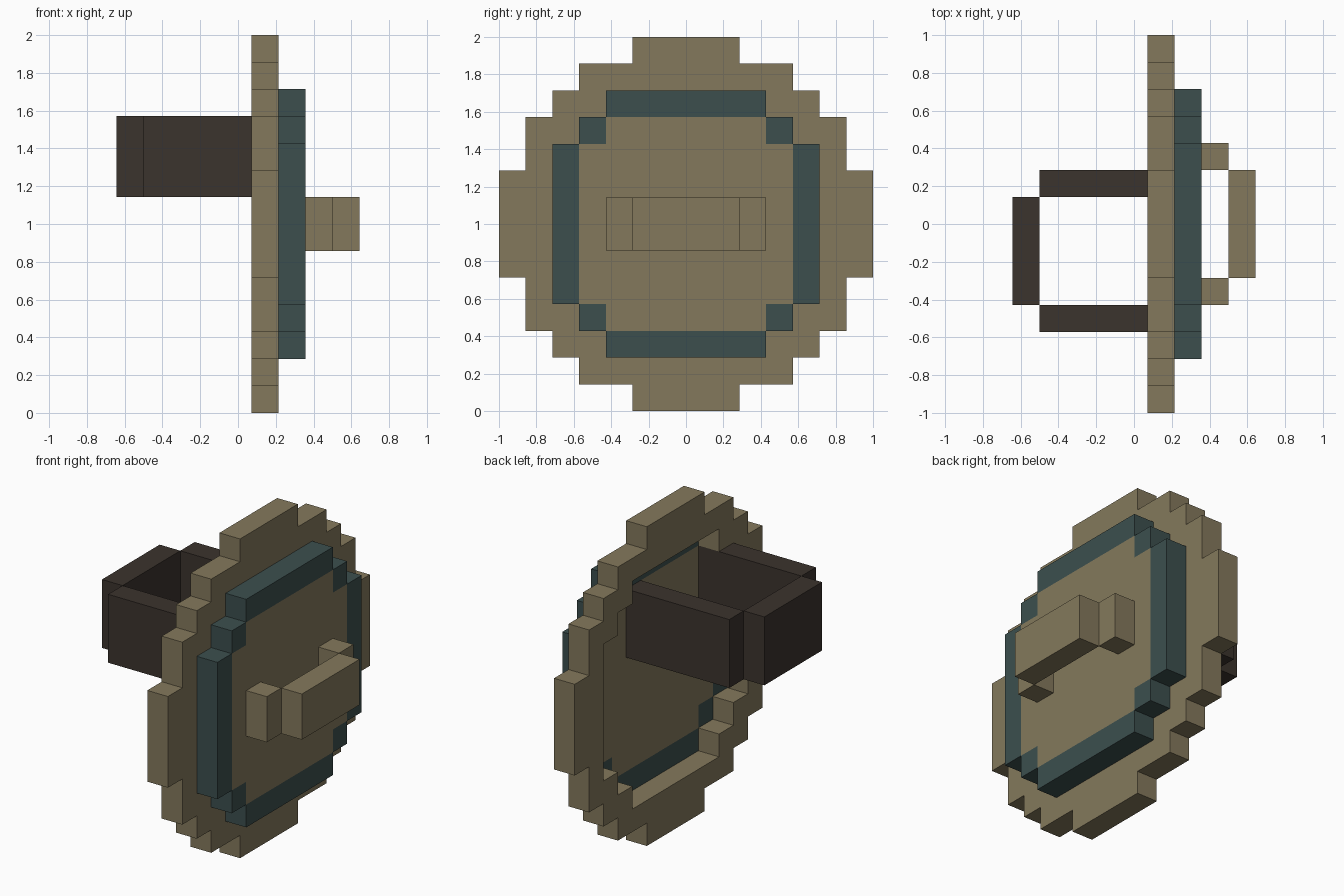
import bpy
import bmesh

if "Cube" in bpy.data.objects:
    bpy.data.objects.remove(bpy.data.objects["Cube"])

U = 1 / 7  # block size; the shield is 14 blocks across


def material(name, rgb):
    m = bpy.data.materials.new(name)
    m.diffuse_color = (*rgb, 1)
    m.use_nodes = True
    m.node_tree.nodes["Principled BSDF"].inputs["Base Color"].default_value = m.diffuse_color
    return m


TAN = material("tan", (0.231, 0.191, 0.107))
TEAL = material("dark teal", (0.045, 0.078, 0.076))
BROWN = material("dark brown", (0.044, 0.033, 0.026))


def finish(bm, name, mat):
    mesh = bpy.data.meshes.new(name)
    bmesh.ops.recalc_face_normals(bm, faces=bm.faces)
    bm.to_mesh(mesh)
    bm.free()
    mesh.materials.append(mat)
    bpy.context.collection.objects.link(bpy.data.objects.new(name, mesh))


def box(name, mat, x, y, z):
    """Box from (low, high) ranges in block units, z measured from the centre."""
    bm = bmesh.new()
    bmesh.ops.create_cube(bm, size=1)
    for v in bm.verts:
        v.co = [(r[0] + r[1]) / 2 * U + c * (r[1] - r[0]) * U + o
                for r, c, o in zip((x, y, z), v.co, (0, 0, 1))]
    finish(bm, name, mat)


def plate(name, mat, x, inside):
    """Stepped plate made of the unit cells whose centre passes a test."""
    bm = bmesh.new()
    verts = {}

    def vert(j, k):
        if (j, k) not in verts:
            verts[j, k] = bm.verts.new((x[0] * U, j * U, 1 + k * U))
        return verts[j, k]

    for j in range(-7, 7):
        for k in range(-7, 7):
            if inside(abs(j + 0.5), abs(k + 0.5)):
                bm.faces.new([vert(j, k), vert(j + 1, k),
                              vert(j + 1, k + 1), vert(j, k + 1)])
    back = bm.faces[:]
    copy = bmesh.ops.extrude_face_region(bm, geom=back, use_keep_orig=True)
    moved = [g for g in copy["geom"] if isinstance(g, bmesh.types.BMVert)]
    bmesh.ops.translate(bm, verts=moved, vec=((x[1] - x[0]) * U, 0, 0))
    finish(bm, name, mat)


def stepped(*steps):
    """Union of centred rectangles given by half width and half height."""
    return lambda y, z: any(y < a and z < b for a, b in steps)


outer = stepped((2, 7), (4, 6), (5, 5), (6, 4), (7, 2))
opening = stepped((3, 5), (4, 4), (5, 3))
inner = stepped((3, 4), (4, 3))

# Shield face: open outer rim and central disc
plate("outer_rim", TAN, (0.5, 1.5), lambda y, z: outer(y, z) and not opening(y, z))
plate("centre_disc", TAN, (1.5, 2.5), inner)

# Raised band around the disc
for s, side in ((-1, "low"), (1, "high")):
    far = sorted((s * 4, s * 5))
    near = sorted((s * 3, s * 4))
    box(f"band_bar_{side}", TEAL, (1.5, 2.5), (-3, 3), far)
    box(f"band_post_{side}", TEAL, (1.5, 2.5), far, (-3, 3))
    for t, end in ((-1, "front"), (1, "back")):
        box(f"band_corner_{side}_{end}", TEAL, (1.5, 2.5), sorted((t * 3, t * 4)), near)

# Front boss: bar on two feet
box("boss_bar", TAN, (3.5, 4.5), (-2, 2), (-1, 1))
for s, end in ((-1, "front"), (1, "back")):
    box(f"boss_foot_{end}", TAN, (2.5, 3.5), sorted((s * 2, s * 3)), (-1, 1))

# Arm strap behind the disc
box("strap_grip", BROWN, (-4.5, -3.5), (-3, 1), (1, 4))
for y, end in (((-4, -3), "front"), ((1, 2), "back")):
    box(f"strap_arm_{end}", BROWN, (-3.5, 1.5), y, (1, 4))
